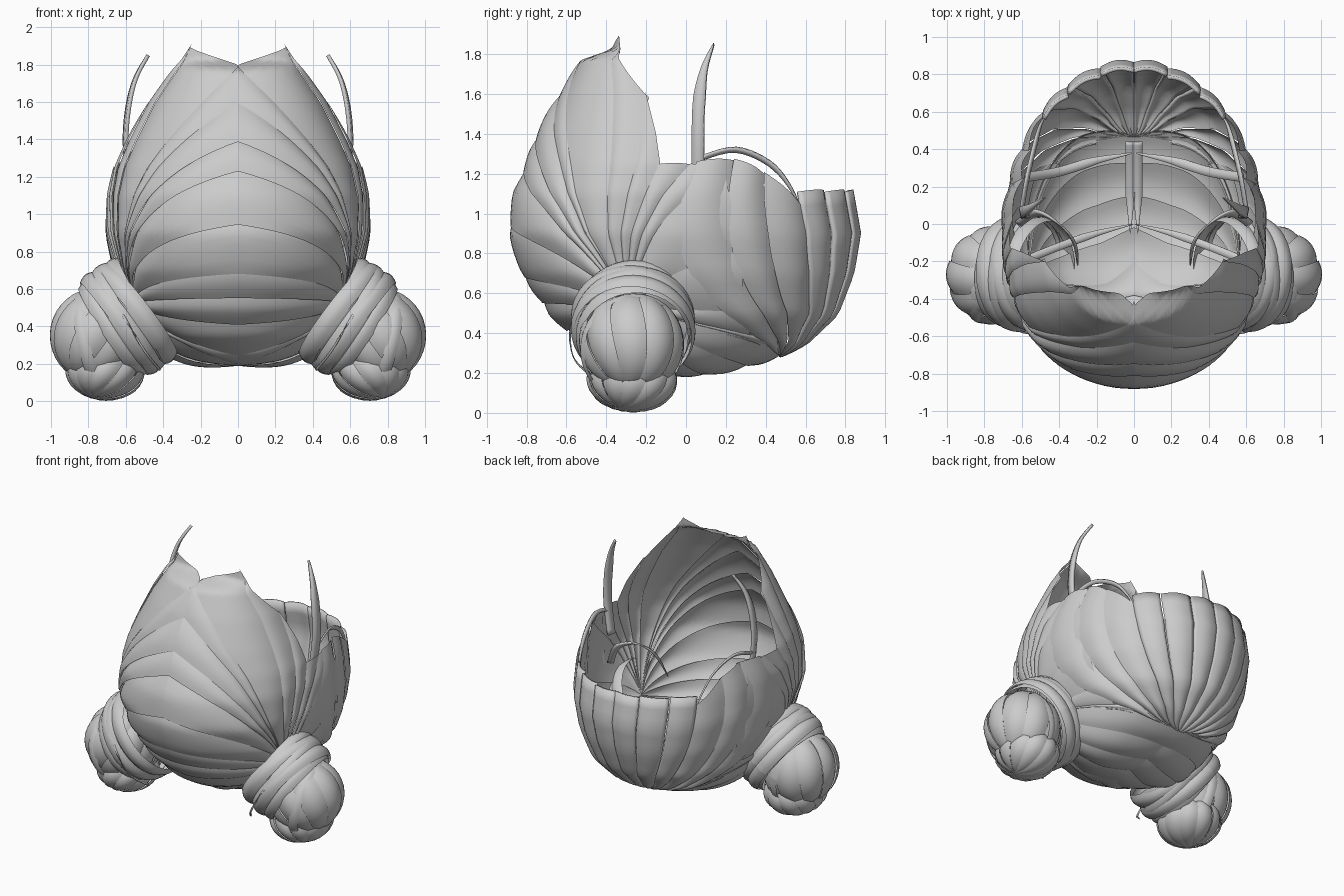
import bpy, math
from mathutils import Vector as V

if "Cube" in bpy.data.objects:
    bpy.data.objects.remove(bpy.data.objects["Cube"])

grey = bpy.data.materials.new("hair grey")
grey.use_nodes = True
grey.diffuse_color = (.6, .6, .6, 1)
grey.node_tree.nodes["Principled BSDF"].inputs["Base Color"].default_value = (.6, .6, .6, 1)

# Head outline by height: z, half width, front y, middle y, back y
RINGS = [(.19, 0, .08, .08, .08), (.21, .24, -.2, .07, .25), (.26, .36, -.36, .06, .42),
         (.36, .47, -.53, .05, .6), (.5, .58, -.67, 0, .75), (.7, .66, -.81, -.05, .83),
         (.9, .7, -.875, -.1, .865), (1.1, .695, -.85, -.12, .83), (1.25, .66, -.79, -.13, .8),
         (1.4, .59, -.73, -.15, .78), (1.6, .48, -.63, -.2, .7), (1.77, .355, -.53, -.28, .5),
         (1.82, .315, -.37, -.31, .5), (1.95, .25, -.35, -.34, .4)]
CORE = V((0, 0, .85))


def ring(z):
    z = min(max(z, RINGS[0][0]), RINGS[-1][0])
    for lo, hi in zip(RINGS, RINGS[1:]):
        if z <= hi[0]:
            k = (z - lo[0]) / (hi[0] - lo[0])
            return [p + (q - p) * k for p, q in zip(lo, hi)]


def head(a, z, lift=0):
    """Point on the head; a is degrees from the front, lift goes outwards."""
    _, w, yf, yc, yb = ring(z)
    c, s = math.cos(math.radians(a)), math.sin(math.radians(a))
    p = V((w * s, yc - c * ((yc - yf) if c > 0 else (yb - yc)), z))
    out = (p - CORE).normalized() * lift
    out.x *= min(1, abs(s) * 3)
    return p + out


def bezier(p, q, r, t):
    return p * (1 - t) ** 2 + q * 2 * t * (1 - t) + r * t * t


def patches(name, surfaces, nu, nv, thick=0):
    """One mirrored object out of surface functions f(u, v)."""
    verts, faces = [], []
    for f in surfaces:
        o = len(verts)
        verts += [f(i / nu, j / nv) for i in range(nu + 1) for j in range(nv + 1)]
        for i in range(nu):
            for j in range(nv):
                k = o + i * (nv + 1) + j
                faces.append((k, k + 1, k + nv + 2, k + nv + 1))
    me = bpy.data.meshes.new(name)
    me.from_pydata(verts, [], faces)
    me.polygons.foreach_set("use_smooth", [True] * len(faces))
    me.materials.append(grey)
    ob = bpy.data.objects.new(name, me)
    bpy.context.collection.objects.link(ob)
    if thick:
        m = ob.modifiers.new("thickness", "SOLIDIFY")
        m.thickness, m.offset = thick, 0
    m = ob.modifiers.new("mirror", "MIRROR")
    m.use_mirror_merge = False
    return ob


def lock(low, high, bulge=.015, step=.014, over=.1):
    """Lock between two (angle, height) curves; its low edge stands proud."""
    def f(u, v):
        p = low(u).lerp(high(u), v * (1 + 2 * over) - over)
        fade = min(1, u * 4)
        lift = bulge * math.sin(math.pi * v) + step * (1 - v) - .01
        return head(min(max(p.x, 0), 180), p.y, fade * lift)
    return f


# Front and side locks fan out of the bun root
ROOT = V((68, .53))


def fan(a, z, k=.55):
    end = V((a, z))
    mid = ((ROOT + end) / 2).lerp(V((ROOT.x, z)), k)
    return lambda t: bezier(ROOT, mid, end, t)


front = [fan(0, z) for z in (.21, .27, .43, .57, .71, .97, 1.24, 1.4, 1.6)]
patches("front_locks", [lock(p, q, .018, .022) for p, q in zip(front, front[1:])], 24, 8)
crown = [fan(0, 1.6), fan(0, 1.8), fan(68, 1.9), fan(90, 1.6, .3), fan(90, 1.25, .2)]
patches("crown_locks", [lock(p, q, .012, .008, .03) for p, q in zip(crown, crown[1:])], 40, 16)

side = [fan(*e, .2) for e in ((90, 1.25), (100, 1.25), (110, 1.22), (112, .8), (112, .5),
                              (120, .36), (150, .3), (180, .29))]
patches("side_locks", [lock(p, q, .014, .008, .05) for p, q in zip(side, side[1:])], 20, 7)


# Nape plates close the underside between the lowest front and side locks
def nape(t, s):
    p, q = fan(0, .21)(t), side[-1](t)
    sag = math.sin(math.pi * s) * (.1 * math.sin(math.pi * t) + .03 * t)
    return head(*p).lerp(head(*q), s) - V((0, 0, sag))


def plate(s0, s1):
    def f(u, v):
        puff = .015 * math.sin(math.pi * v) + .012 * (1 - v)
        return nape(u, s0 + (s1 - s0) * v) - V((0, 0, puff * min(1, u * 3)))
    return f


patches("nape_plates", [plate(*e) for e in ((0, .27), (.25, .52), (.5, .77), (.75, 1))], 20, 6)


# Back locks rise from a whorl low on the back up to the rim
def rise(a, z_top):
    low, top = V((180, .29)), V((a, z_top))
    mid = V((a - max(0, 134 - a) * 1.1, .27))
    return lambda t: bezier(low, mid, top, t)


sweep = [rise(*e) for e in ((102, 1.26), (114, 1.27), (124, 1.2), (138, 1.02))]
patches("swept_back_locks", [lock(p, q, .022, .014, .04) for p, q in zip(sweep, sweep[1:])], 26, 8)
for n, (a, b) in enumerate(((136, 149), (149.7, 165), (165.3, 180))):
    patches("back_lock_%d" % (n + 1),
            [lock(rise(a, 1.11), rise(b, 1.12), .016, .008, 0)], 22, 8, .02)


# Wrapped bands between head and bun
def band(centre, normal, radius, width, squash, bump):
    n = V(normal).normalized()
    s = V((0, 1, 0))
    s = (s - n * s.dot(n)).normalized()
    t = n.cross(s)

    def f(u, v):
        a = 2 * math.pi * u
        r = radius + bump * math.sin(math.pi * v)
        return V(centre) + (s * math.cos(a) * squash + t * math.sin(a)) * r + n * width * (v - .5)
    return f


AXIS = V((.82, 0, -.57))
bands = []
for shift, tilt, r in ((-.08, .1, .295), (-.04, -.12, .305), (.0, .16, .305),
                       (.05, -.05, .305), (.09, .08, .28)):
    centre = V((.585, -.265, .445)) + AXIS * shift
    bands.append(band(centre, AXIS + V((0, tilt, tilt / 2)), r, .1, .97, .018))
patches("bun_bands", bands, 40, 6)


# Bun made of twisted gores, with a smaller knot below
def gore(k, count, centre, radii, pole, twist):
    pole = V(pole).normalized()
    s = pole.cross(V((0, 1, 0))).normalized()
    t = pole.cross(s)

    def f(u, v):
        lat = math.pi * u
        a = 2 * math.pi * (k + v * 1.03) / count + twist * u
        d = pole * math.cos(lat) + (s * math.cos(a) + t * math.sin(a)) * math.sin(lat)
        r = .93 + (.05 * math.sin(math.pi * v) + .04 * (1 - v)) * math.sin(lat)
        return V(centre) + V([x * y for x, y in zip(d, radii)]) * r
    return f


patches("bun_gores", [gore(k, 9, (.745, -.275, .345), (.262, .265, .27), (.35, -.12, -.93), .8)
                      for k in range(9)], 20, 7)
patches("bun_knot", [gore(k, 11, (.71, -.27, .165), (.215, .23, .17), (.3, -.25, -.9), .4)
                     for k in range(11)], 16, 5)
patches("bun_wrap", [band((.765, -.27, .33), (.95, .25, -.2), .262, .07, .98, .012)], 36, 4)


# Thin tapered strands
def strand(name, points, width, across, thick=.012):
    pts = [V(p) for p in points]
    side_dir = V(across)

    def along(t):
        x = t * (len(pts) - 1)
        i = min(int(x), len(pts) - 2)
        k = x - i
        p0, p3 = pts[max(i - 1, 0)], pts[min(i + 2, len(pts) - 1)]
        p1, p2 = pts[i], pts[i + 1]
        return p1 + ((p2 - p0) * k + (p0 * 2 - p1 * 5 + p2 * 4 - p3) * k * k
                     + (p1 * 3 - p0 - p2 * 3 + p3) * k ** 3) * .5

    def f(u, v):
        w = width * min(1, 2.2 * (1 - u) + .03)
        return along(u) + side_dir * (v - .5) * w
    patches(name, [f], 20, 2, thick)


strand("upright_wisp", [(.57, .06, 1.1), (.6, .06, 1.35), (.59, .065, 1.55), (.55, .09, 1.72),
                        (.48, .14, 1.85)], .06, (.2, 1, 0), .02)
strand("rim_strand", [(.6, .08, 1.28), (.57, .25, 1.32), (.53, .42, 1.25), (.5, .53, 1.12),
                      (.46, .6, .95)], .03, (.5, .3, .8))
strand("inner_loop", [(.62, .0, .85), (.52, .06, 1.02), (.4, .0, 1.05), (.32, -.1, .95),
                      (.3, -.22, .75)], .05, (.6, .6, .3))
strand("inner_cross_strand", [(.6, -.2, .5), (.4, -.12, .38), (.2, -.05, .3), (.0, .0, .26)],
       .04, (.3, 1, 0))
strand("inner_back_strand", [(.58, .25, .6), (.4, .28, .42), (.2, .34, .34), (.0, .38, .32)],
       .05, (.2, 1, 0))
strand("parting_strip", [(.02, .44, .34), (.02, .25, .27), (.02, .1, .24), (.02, -.05, .26)],
       .05, (1, 0, 0))
strand("loose_bun_hair", [(.42, -.45, .17), (.5, -.56, .27), (.59, -.58, .42), (.68, -.53, .56)],
       .012, (.5, 0, 1))
